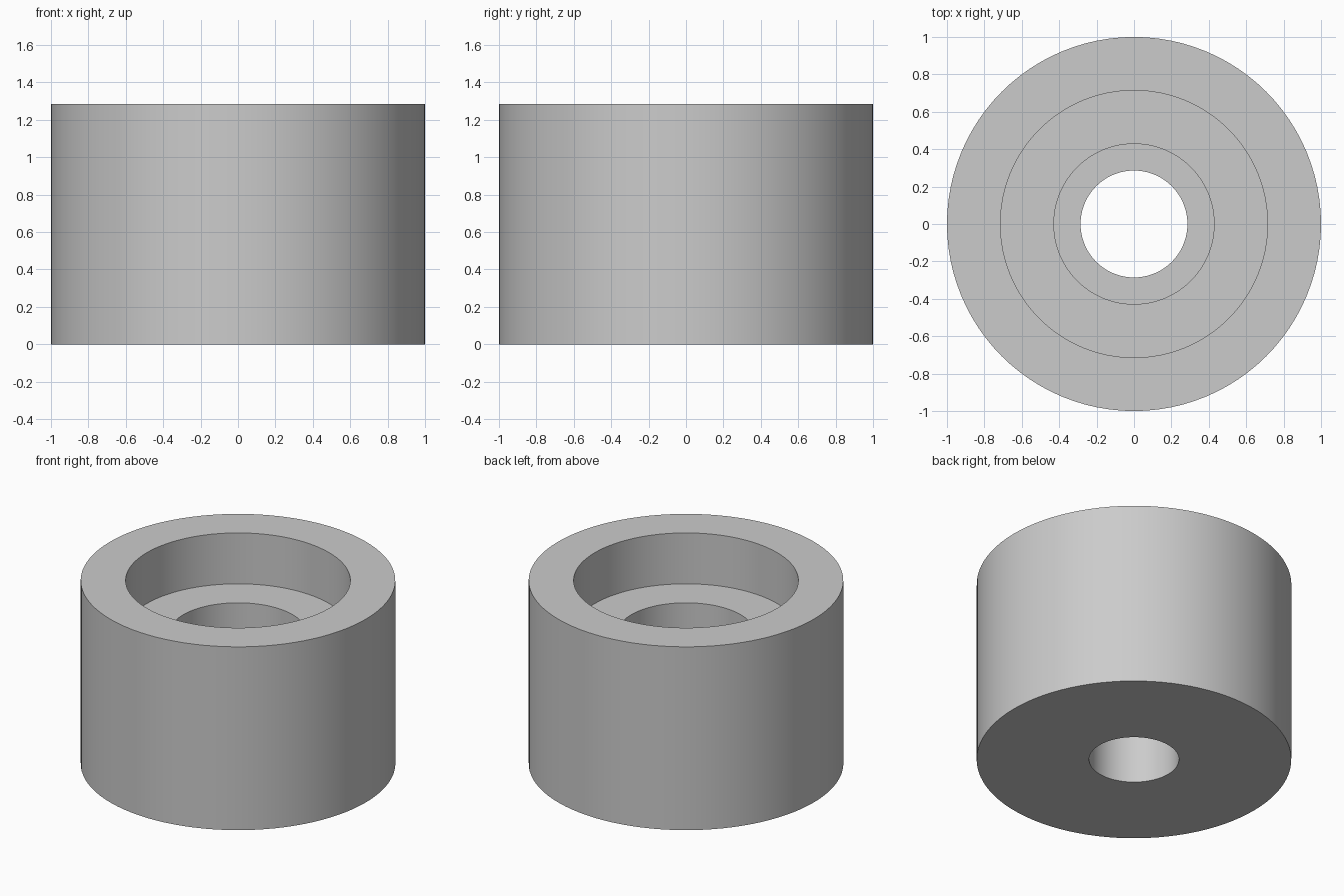
import bpy, bmesh, math

cube = bpy.data.objects.get("Cube")
if cube:
    bpy.data.objects.remove(cube, do_unlink=True)

SEGMENTS = 96
UNIT = 1 / 7  # outer radius is seven units

# Plain light grey
grey = bpy.data.materials.new("light_grey")
grey.use_nodes = True
colour = (0.6, 0.6, 0.6, 1)
grey.diffuse_color = colour
grey.node_tree.nodes["Principled BSDF"].inputs["Base Color"].default_value = colour

# Closed section (radius, height): outer wall, wide recess, narrow recess, through hole
section = [(2, 0), (7, 0), (7, 9), (5, 9), (5, 6.5), (3, 6.5), (3, 4), (2, 4)]

# Stepped bushing: the section turned about the upright axis
bm = bmesh.new()
rings = []
for i in range(SEGMENTS):
    a = 2 * math.pi * i / SEGMENTS
    rings.append([bm.verts.new((r * UNIT * math.cos(a), r * UNIT * math.sin(a), z * UNIT))
                  for r, z in section])
for i, ring in enumerate(rings):
    following = rings[(i + 1) % SEGMENTS]
    for j in range(len(section)):
        k = (j + 1) % len(section)
        bm.faces.new((ring[j], following[j], following[k], ring[k]))
bmesh.ops.recalc_face_normals(bm, faces=bm.faces)

mesh = bpy.data.meshes.new("stepped_bushing")
bm.to_mesh(mesh)
bm.free()
mesh.materials.append(grey)
bushing = bpy.data.objects.new("stepped_bushing", mesh)
bpy.context.collection.objects.link(bushing)

# Smooth walls with crisp rims
bpy.ops.object.select_all(action='DESELECT')
bushing.select_set(True)
bpy.context.view_layer.objects.active = bushing
bpy.ops.object.shade_smooth_by_angle(angle=math.radians(30))
